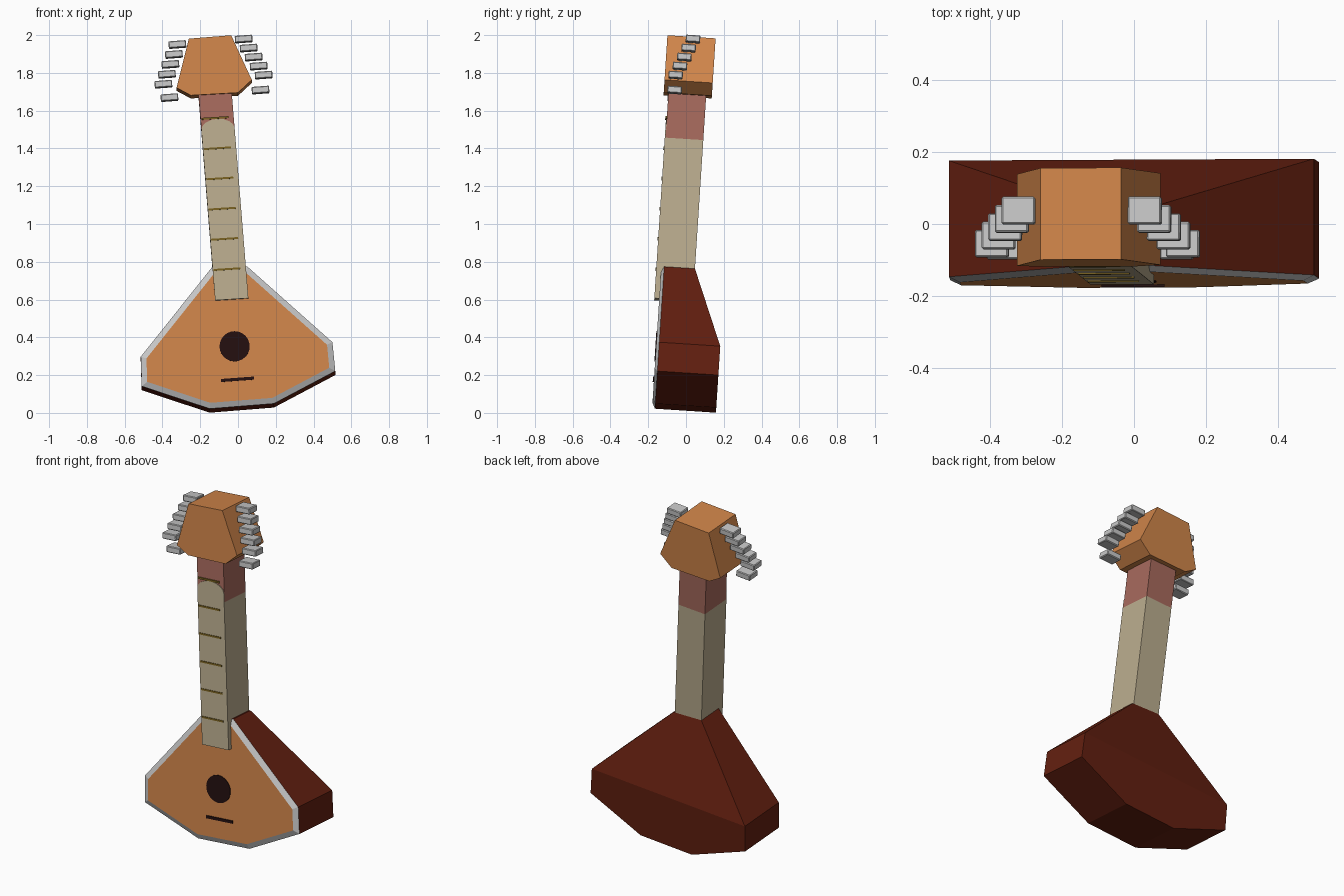
import bpy, bmesh, math
from mathutils import Vector

if "Cube" in bpy.data.objects:
    bpy.data.objects.remove(bpy.data.objects["Cube"])


def material(name, r, g, b):
    m = bpy.data.materials.new(name)
    m.diffuse_color = (r, g, b, 1)
    m.use_nodes = True
    m.node_tree.nodes["Principled BSDF"].inputs["Base Color"].default_value = m.diffuse_color
    return m


orange = material("orange_wood", 0.63, 0.235, 0.068)
redwood = material("red_brown_wood", 0.125, 0.014, 0.005)
cream = material("cream_wood", 0.50, 0.42, 0.275)
pink = material("pink_wood", 0.39, 0.145, 0.11)
silver = material("silver", 0.58, 0.58, 0.58)
dark = material("dark_hole", 0.017, 0.005, 0.005)
gold = material("dark_gold", 0.19, 0.12, 0.015)


def place(x, z, d):
    """Front-view point plus depth behind the soundboard plane (leaning back)."""
    return Vector((x, -0.178 + 0.065 * z + d, z - 0.065 * d))


def on_neck(u, w):
    """Point in the leaning neck frame: u across, w up from the neck end."""
    return (-0.033 + u - 0.081 * w, 0.6 + w + 0.065 * u)


def rect(u0, u1, w0, w1):
    return [on_neck(u0, w0), on_neck(u1, w0), on_neck(u1, w1), on_neck(u0, w1)]


def finish(name, bm, mats):
    bmesh.ops.recalc_face_normals(bm, faces=bm.faces)
    me = bpy.data.meshes.new(name)
    bm.to_mesh(me)
    bm.free()
    for m in mats:
        me.materials.append(m)
    ob = bpy.data.objects.new(name, me)
    bpy.context.collection.objects.link(ob)
    return ob


def prism_bm(outline, d0, d1):
    """Extrude a front outline in depth; d1 may be a list, one per corner."""
    bm = bmesh.new()
    n = len(outline)
    backs = d1 if isinstance(d1, list) else [d1] * n
    f = [bm.verts.new(place(x, z, d0)) for x, z in outline]
    b = [bm.verts.new(place(x, z, d)) for (x, z), d in zip(outline, backs)]
    front = bm.faces.new(f)
    for i in range(n):
        j = (i + 1) % n
        bm.faces.new((f[i], f[j], b[j], b[i]))
    bm.faces.new(b[::-1])
    bmesh.ops.recalc_face_normals(bm, faces=bm.faces)
    return bm, front


def prism(name, outline, d0, d1, mat):
    return finish(name, prism_bm(outline, d0, d1)[0], [mat])


# Body: faceted bowl with a bevelled silver rim and an orange soundboard
outline = [(-0.135, 0.775), (0.05, 0.775), (0.50, 0.375), (0.515, 0.222),
           (0.19, 0.05), (-0.15, 0.023), (-0.51, 0.142), (-0.515, 0.298)]
bm, front = prism_bm(outline, 0.012, [0.175] * 2 + [0.335] * 6)
# split the back into the flat lower part and the slope up to the neck
back = max(bm.faces, key=lambda f: f.calc_center_median().y)
bv = sorted(back.verts, key=lambda v: -v.co.z)
left = min(bv[2:], key=lambda v: v.co.x - 0.5 * v.co.z)
right = max(bv[2:], key=lambda v: v.co.x + 0.5 * v.co.z)
bmesh.utils.face_split(back, left, right)
ring = bmesh.ops.inset_region(bm, faces=[front], thickness=0.03, depth=0.015,
                              use_even_offset=True)["faces"]
for f in ring:
    f.material_index = 1
front.material_index = 2
finish("body", bm, [redwood, silver, orange])

# Sound hole and bridge plates on the soundboard
hole = [(-0.018 + 0.08 * math.cos(i * math.tau / 24),
         0.352 + 0.08 * math.sin(i * math.tau / 24)) for i in range(24)]
prism("sound_hole", hole, -0.007, 0.0, dark)
prism("bridge", [(-0.09, 0.163), (0.085, 0.176), (0.085, 0.192), (-0.09, 0.179)],
      -0.009, 0.0, dark)

# Neck: cream lower length, pink upper length
H = 0.088
prism("neck", rect(-H, H, 0.0, 0.85), -0.025, 0.175, cream)
prism("neck_top", rect(-H, H, 0.85, 1.12), -0.025, 0.175, pink)

# Fingerboard: thin plate with a rounded upper end
board = [on_neck(-H, 0), on_neck(H, 0)]
board += [on_neck(H * math.cos(i * math.pi / 8), 0.90 + 0.055 * math.sin(i * math.pi / 8))
          for i in range(9)]
prism("fingerboard", board, -0.029, -0.024, cream)

# Frets
for i in range(6):
    w = 0.16 + 0.16 * i
    prism(f"fret_{i + 1}", rect(-0.083, 0.06, w - 0.005, w + 0.005), -0.033, -0.025, gold)

# Head
head = [(-0.26, 1.978), (-0.036, 1.996), (0.073, 1.76), (0.0, 1.692),
        (-0.25, 1.678), (-0.325, 1.718)]
prism("head", head, -0.05, 0.205, orange)


# Tuning pegs: six on each side
def peg(name, x, y, z):
    bm = bmesh.new()
    bmesh.ops.create_cube(bm, size=1)
    bmesh.ops.scale(bm, vec=(0.093, 0.076, 0.036), verts=bm.verts)
    bmesh.ops.bevel(bm, geom=bm.edges[:], offset=0.004, segments=1, affect='EDGES')
    ob = finish(name, bm, [silver])
    ob.location = (x, y, z)
    ob.rotation_euler = (-0.065, -0.075, 0)


for i in range(6):
    last = i == 5
    y = -0.06 if last else 0.037 - 0.023 * i
    peg(f"left_peg_{i + 1}", -0.363 if last else -0.321 - 0.0185 * i, y,
        1.669 if last else 1.95 - 0.0525 * i)
    peg(f"right_peg_{i + 1}", 0.119 if last else 0.03 + 0.0265 * i, y,
        1.709 if last else 1.979 - 0.0477 * i)
